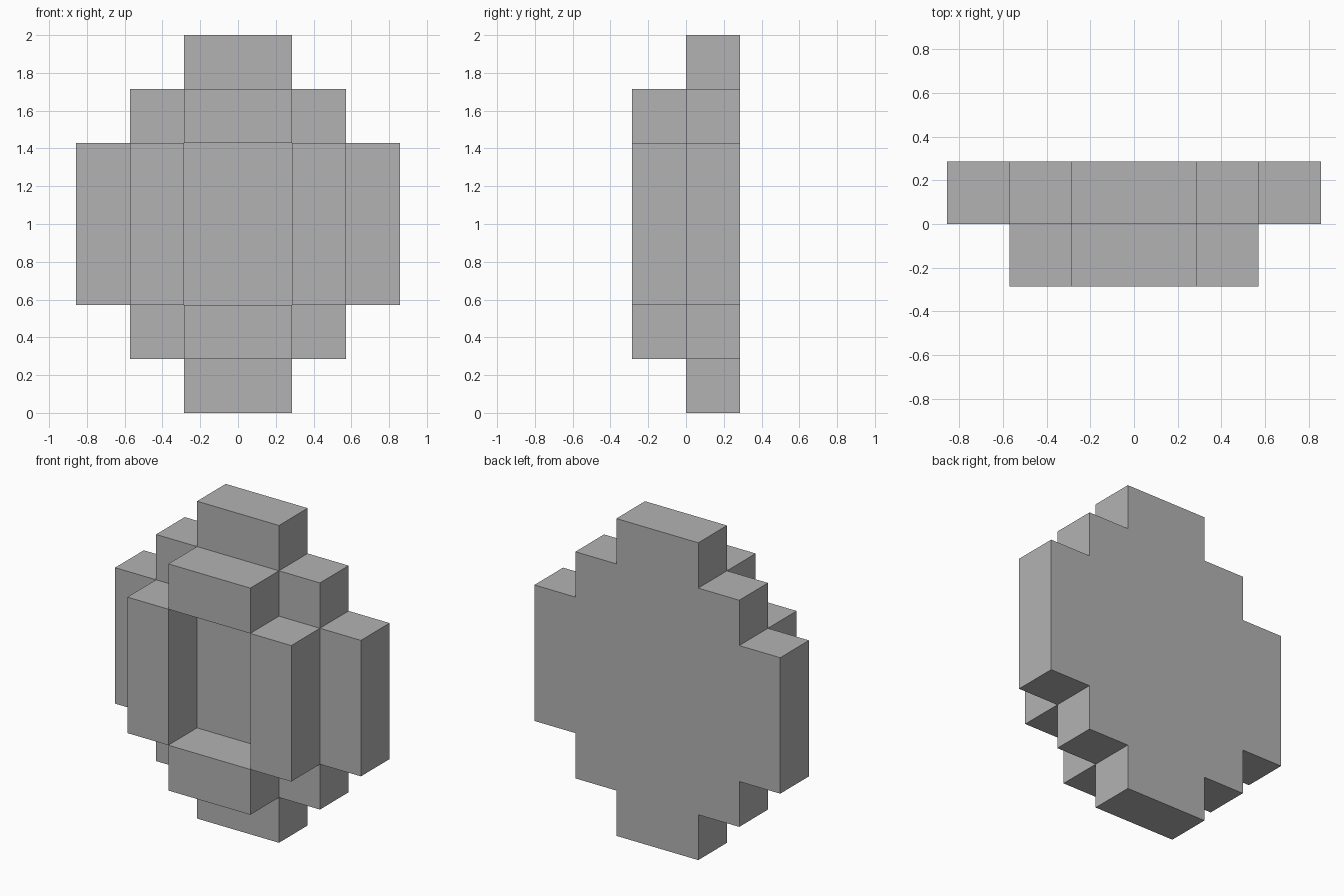
import bpy
import bmesh

cube = bpy.data.objects.get("Cube")
if cube:
    bpy.data.objects.remove(cube, do_unlink=True)

U = 2 / 7  # one block of the stepped grid

grey = bpy.data.materials.new("plain grey")
grey.use_nodes = True
colour = (0.45, 0.45, 0.45, 1)
grey.diffuse_color = colour
grey.node_tree.nodes["Principled BSDF"].inputs["Base Color"].default_value = colour


def prism(name, outline, y0, y1):
    """Extrude an x-z outline, given in blocks, from y0 back to y1."""
    bm = bmesh.new()
    face = bm.faces.new([bm.verts.new((x * U, y0 * U, z * U)) for x, z in outline])
    ext = bmesh.ops.extrude_face_region(bm, geom=[face])
    moved = [v for v in ext["geom"] if isinstance(v, bmesh.types.BMVert)]
    bmesh.ops.translate(bm, verts=moved, vec=(0, (y1 - y0) * U, 0))
    bmesh.ops.recalc_face_normals(bm, faces=bm.faces)
    mesh = bpy.data.meshes.new(name)
    bm.to_mesh(mesh)
    bm.free()
    mesh.materials.append(grey)
    obj = bpy.data.objects.new(name, mesh)
    bpy.context.collection.objects.link(obj)


def bar(name, x0, x1, z0, z1):
    prism(name, [(x0, z0), (x1, z0), (x1, z1), (x0, z1)], -1, 0)


# Stepped back plate: one side climbs in steps, the other mirrors it
side = [(1, 0), (1, 1), (2, 1), (2, 2), (3, 2),
        (3, 5), (2, 5), (2, 6), (1, 6), (1, 7)]
prism("back_plate", side + [(-x, z) for x, z in reversed(side)], 0, 1)

# Raised frame around the open recess
bar("frame_top", -1, 1, 5, 6)
bar("frame_bottom", -1, 1, 1, 2)
bar("frame_left", 1, 2, 2, 5)
bar("frame_right", -2, -1, 2, 5)
